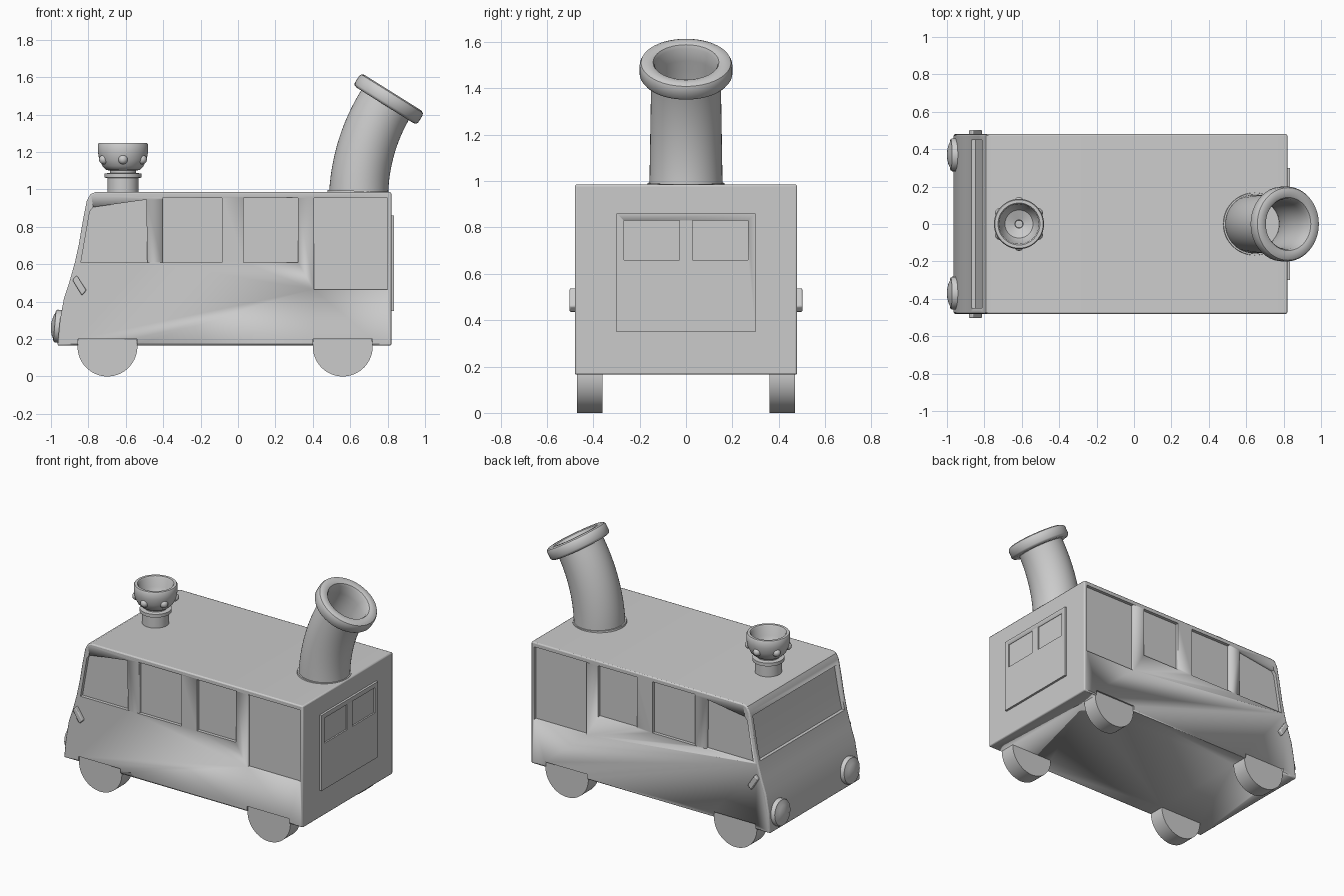
import bpy, bmesh, math
from mathutils import Vector

if "Cube" in bpy.data.objects:
    bpy.data.objects.remove(bpy.data.objects["Cube"])

grey = bpy.data.materials.new("clay_grey")
grey.use_nodes = True
COLOR = (0.6, 0.6, 0.6, 1)
grey.diffuse_color = COLOR
grey.node_tree.nodes["Principled BSDF"].inputs["Base Color"].default_value = COLOR


def finish(name, bm, angle=35):
    bmesh.ops.recalc_face_normals(bm, faces=bm.faces)
    mesh = bpy.data.meshes.new(name)
    bm.to_mesh(mesh)
    bm.free()
    mesh.materials.append(grey)
    ob = bpy.data.objects.new(name, mesh)
    bpy.context.collection.objects.link(ob)
    activate(ob)
    bpy.ops.object.shade_smooth_by_angle(angle=math.radians(angle))
    return ob


def activate(ob):
    bpy.ops.object.select_all(action='DESELECT')
    ob.select_set(True)
    bpy.context.view_layer.objects.active = ob


def prism(name, outline, y0, y1):
    """Side outline in x, z extruded between two y values."""
    bm = bmesh.new()
    ends = [[bm.verts.new((x, y, z)) for x, z in outline] for y in (y0, y1)]
    bm.faces.new(ends[0])
    bm.faces.new(ends[1])
    n = len(outline)
    for i in range(n):
        j = (i + 1) % n
        bm.faces.new((ends[0][i], ends[0][j], ends[1][j], ends[1][i]))
    return finish(name, bm)


def rect(x0, x1, z0, z1):
    return [(x0, z0), (x1, z0), (x1, z1), (x0, z1)]


def bevel(ob, width, segments=2):
    mod = ob.modifiers.new("bevel", 'BEVEL')
    mod.width, mod.segments = width, segments
    mod.limit_method, mod.angle_limit = 'ANGLE', math.radians(40)
    activate(ob)
    bpy.ops.object.modifier_apply(modifier="bevel")


def cut(ob, outline, y0, y1):
    cutter = prism("cutter", outline, y0, y1)
    cutter.hide_render = True
    mod = ob.modifiers.new("cut", 'BOOLEAN')
    mod.operation, mod.solver, mod.object = 'DIFFERENCE', 'EXACT', cutter
    activate(ob)
    bpy.ops.object.modifier_apply(modifier="cut")
    bpy.data.objects.remove(cutter)


def swept(name, rings, segments=48):
    """Round skin through rings of (centre, tilt towards +x, radius)."""
    bm = bmesh.new()
    loops = []
    for centre, tilt, r in rings:
        u = Vector((math.cos(tilt), 0, -math.sin(tilt)))
        v = Vector((0, 1, 0))
        steps = [2 * math.pi * i / segments for i in range(segments)]
        loops.append([bm.verts.new(Vector(centre) + r * (math.cos(a) * u + math.sin(a) * v))
                      for a in steps])
    for a, b in zip(loops, loops[1:]):
        for i in range(segments):
            j = (i + 1) % segments
            bm.faces.new((a[i], a[j], b[j], b[i]))
    bm.faces.new(loops[0])
    bm.faces.new(loops[-1])
    return finish(name, bm)


# Van body
body = prism("van_body", [
    (0.82, 0.165), (0.82, 0.985), (-0.765, 0.985), (-0.79, 0.973), (-0.808, 0.94),
    (-0.83, 0.83), (-0.85, 0.71), (-0.872, 0.61), (-0.9, 0.51), (-0.93, 0.42),
    (-0.952, 0.3), (-0.965, 0.165)], -0.48, 0.48)
bevel(body, 0.008)

# Recessed side windows and wheel notches
windows = [[(-0.84, 0.61), (-0.485, 0.61), (-0.49, 0.945), (-0.775, 0.905), (-0.793, 0.88)],
           rect(-0.405, -0.085, 0.61, 0.955),
           rect(0.03, 0.32, 0.61, 0.955),
           rect(0.405, 0.798, 0.465, 0.955)]
wheel_x = (-0.698, 0.56)
for s in (-1, 1):
    for w in windows:
        cut(body, w, s * 0.458, s * 0.6)
    for x in wheel_x:
        cut(body, rect(x - 0.158, x + 0.158, 0.1, 0.2), s * 0.36, s * 0.6)

# Recessed windscreen
cut(body, [(-1.1, 0.62), (-0.848, 0.62), (-0.825, 0.72), (-0.79, 0.91), (-1.1, 0.91)], -0.45, 0.45)

# Wheels, flat where they meet the notches
for x, end in zip(wheel_x, ("front", "rear")):
    for s, side in ((-1, "right"), (1, "left")):
        arc = [math.radians(165.5 + 209 * i / 36) for i in range(37)]
        outline = [(x + 0.16 * math.cos(a), 0.16 + 0.16 * math.sin(a)) for a in arc]
        prism(f"{end}_{side}_wheel", outline, s * 0.36, s * 0.47)

# Rear door with two sunken panes
door = prism("rear_door", rect(0.81, 0.835, 0.35, 0.86), -0.3, 0.3)
for s in (-1, 1):
    cut(door, rect(0.825, 0.9, 0.66, 0.83), s * 0.028, s * 0.268)

# Wing mirrors
for s, side in ((-1, "right"), (1, "left")):
    mirror = prism(side + "_mirror",
                   [(-0.885, 0.515), (-0.862, 0.54), (-0.81, 0.46), (-0.835, 0.433)],
                   s * 0.47, s * 0.503)
    bevel(mirror, 0.006)

# Headlights
lamp = [(0.04, 0.088), (-0.012, 0.088), (-0.02, 0.083), (-0.022, 0.072),
        (-0.032, 0.05), (-0.038, 0.025), (-0.04, 0.004)]
for s, side in ((-1, "right"), (1, "left")):
    swept(side + "_headlight", [((-0.96 + d, s * 0.37, 0.268 - 0.1 * d), math.radians(-85), r)
                                for d, r in lamp], 32)

# Roof bowl on a collared neck, hollow inside
bowl = [(0.083, 0.97), (0.083, 1.06), (0.098, 1.063), (0.098, 1.085), (0.07, 1.088),
        (0.07, 1.1), (0.09, 1.105), (0.11, 1.125), (0.127, 1.16), (0.134, 1.2),
        (0.134, 1.24), (0.129, 1.248), (0.112, 1.248), (0.106, 1.24), (0.1, 1.18),
        (0.075, 1.14), (0.022, 1.12), (0.02, 1.08)]
swept("roof_bowl", [((-0.615, 0, z), 0, r) for r, z in bowl])
for i in range(6):
    a = math.tau * i / 6 + math.pi / 6
    bm = bmesh.new()
    bmesh.ops.create_uvsphere(bm, u_segments=16, v_segments=10, radius=0.026)
    bmesh.ops.translate(bm, verts=bm.verts,
                        vec=(-0.615 + 0.118 * math.cos(a), 0.118 * math.sin(a), 1.16))
    finish("bowl_stud", bm)

# Curved chimney with a rounded collar, hollow inside
END = math.radians(32)
path = []
point = Vector((0.645, 0, 0.97))
STEPS = 12
for i in range(STEPS + 1):
    tilt = math.radians(3) + (END - math.radians(3)) * i / STEPS
    path.append((point.copy(), tilt))
    point += Vector((math.sin(tilt), 0, math.cos(tilt))) * 0.505 / STEPS
tip, axis = path[-1][0], Vector((math.sin(END), 0, math.cos(END)))
collar = [(0, 0.18), (0.005, 0.193), (0.015, 0.2), (0.06, 0.2), (0.073, 0.194), (0.08, 0.18),
          (0.08, 0.155), (0.075, 0.142), (0.06, 0.134)]
rings = [(p, t, 0.158 - 0.008 * i / STEPS) for i, (p, t) in enumerate(path)]
rings += [(tip + axis * d, END, r) for d, r in collar]
rings += [(p, t, 0.13) for p, t in reversed(path)]
swept("chimney", rings)
flare = [(0.168, 0.98), (0.166, 0.992), (0.157, 1.0)]
swept("chimney_base", [((0.645, 0, z), 0.03, r) for r, z in flare[:2]])
